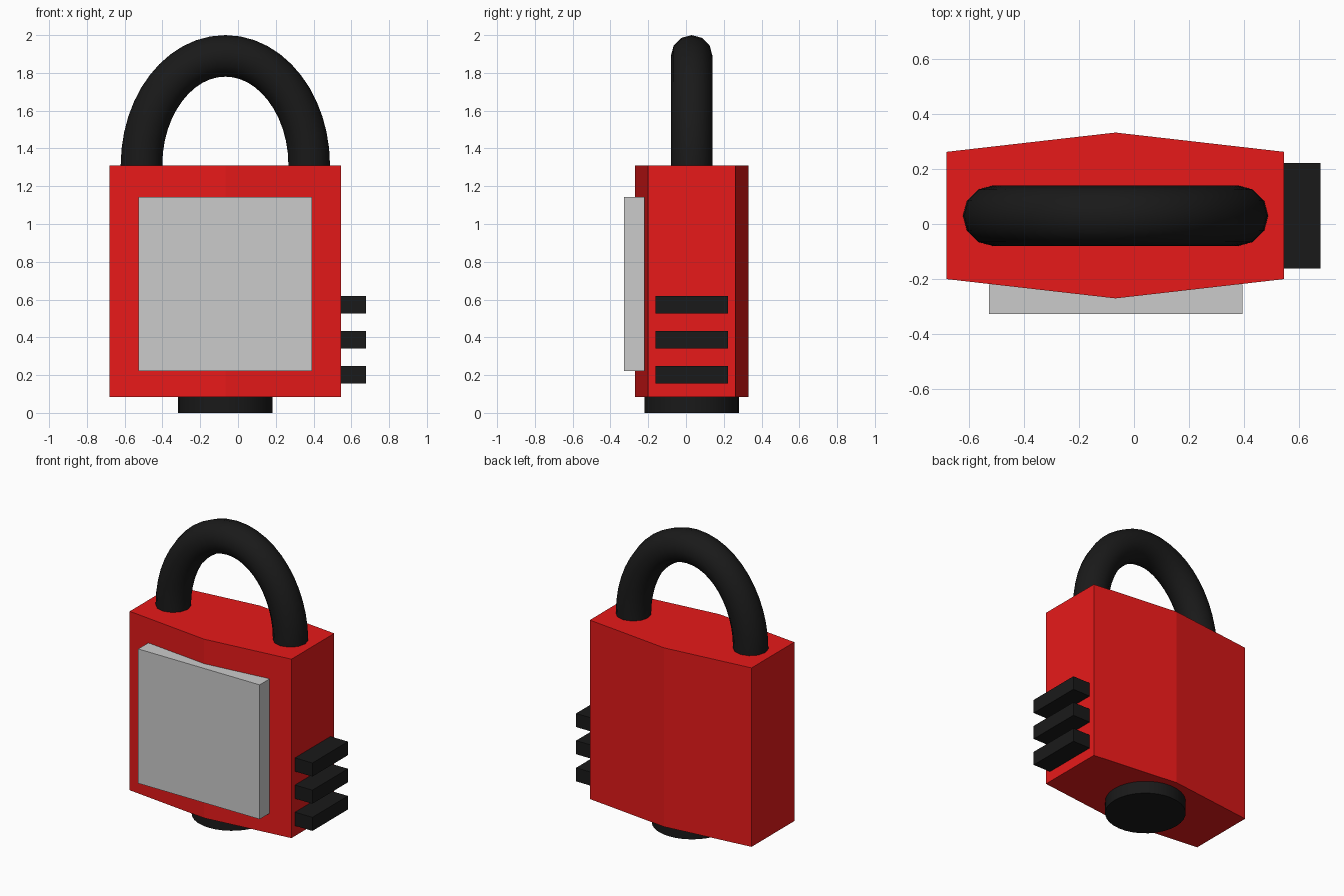
import bpy, bmesh
from mathutils import Vector

if "Cube" in bpy.data.objects:
    bpy.data.objects.remove(bpy.data.objects["Cube"])

CX, CY = -0.067, 0.03  # centre of the lock body


def material(name, rgb):
    m = bpy.data.materials.new(name)
    m.diffuse_color = (*rgb, 1)
    m.use_nodes = True
    m.node_tree.nodes["Principled BSDF"].inputs["Base Color"].default_value = m.diffuse_color
    return m


red = material("red_paint", (0.8, 0.01, 0.01))
black = material("black_rubber", (0.01, 0.01, 0.01))


def add_mesh(name, bm, mat=None):
    bmesh.ops.recalc_face_normals(bm, faces=bm.faces)
    me = bpy.data.meshes.new(name)
    bm.to_mesh(me)
    bm.free()
    ob = bpy.data.objects.new(name, me)
    bpy.context.collection.objects.link(ob)
    if mat:
        me.materials.append(mat)
    return ob


def prism(name, outline, z0, z1, mat=None):
    bm = bmesh.new()
    face = bm.faces.new([bm.verts.new((x, y, z0)) for x, y in outline])
    ext = bmesh.ops.extrude_face_region(bm, geom=[face])["geom"]
    bmesh.ops.translate(bm, vec=(0, 0, z1 - z0),
                        verts=[v for v in ext if isinstance(v, bmesh.types.BMVert)])
    # extrusion may drop the base face
    if not any(all(abs(v.co.z - z0) < 1e-6 for v in f.verts) for f in bm.faces):
        bmesh.ops.holes_fill(bm, edges=bm.edges)
    return add_mesh(name, bm, mat)


def box(name, x0, x1, y0, y1, z0, z1, mat=None):
    return prism(name, [(x0, y0), (x1, y0), (x1, y1), (x0, y1)], z0, z1, mat)


# Body with shallow ridge down the front and back
prism("lock_body", [(-0.68, -0.2), (CX, -0.27), (0.545, -0.2),
                    (0.545, 0.262), (CX, 0.332), (-0.68, 0.262)], 0.085, 1.31, red)

# Front plate
box("front_plate", -0.527, 0.393, -0.327, -0.22, 0.222, 1.142)

# Combination dials on the right side
for i in range(3):
    z = 0.155 + 0.186 * i
    box(f"dial_{i + 1}", 0.5, 0.677, -0.162, 0.222, z, z + 0.093, black)

# Key cylinder underneath
bpy.ops.mesh.primitive_cylinder_add(vertices=32, radius=0.25, depth=0.15,
                                    location=(CX, CY, 0.075))
key = bpy.context.object
key.name = "key_cylinder"
key.data.materials.append(black)
bpy.ops.object.shade_smooth_by_angle()

# Shackle: arched twelve-sided tube
cu = bpy.data.curves.new("shackle", "CURVE")
cu.dimensions = "3D"
cu.bevel_depth = 0.11
cu.bevel_resolution = 4
cu.use_fill_caps = True
cu.resolution_u = 12
sp = cu.splines.new("BEZIER")
path = [(-0.444, 1.25, 0, 0.02), (-0.444, 1.31, 0, 0.32), (0, 1.89, 0.245, 0),
        (0.444, 1.31, 0, -0.32), (0.444, 1.25, 0, -0.02)]
sp.bezier_points.add(len(path) - 1)
for p, (x, z, hx, hz) in zip(sp.bezier_points, path):
    p.handle_left_type = p.handle_right_type = "FREE"
    p.co = Vector((CX + x, CY, z))
    h = Vector((hx, 0, hz))
    p.handle_left, p.handle_right = p.co - h, p.co + h
sp.bezier_points[1].handle_left = (CX - 0.444, CY, 1.29)
sp.bezier_points[3].handle_right = (CX + 0.444, CY, 1.29)
sp.use_smooth = True
shackle = bpy.data.objects.new("shackle", cu)
shackle.data.materials.append(black)
bpy.context.collection.objects.link(shackle)
